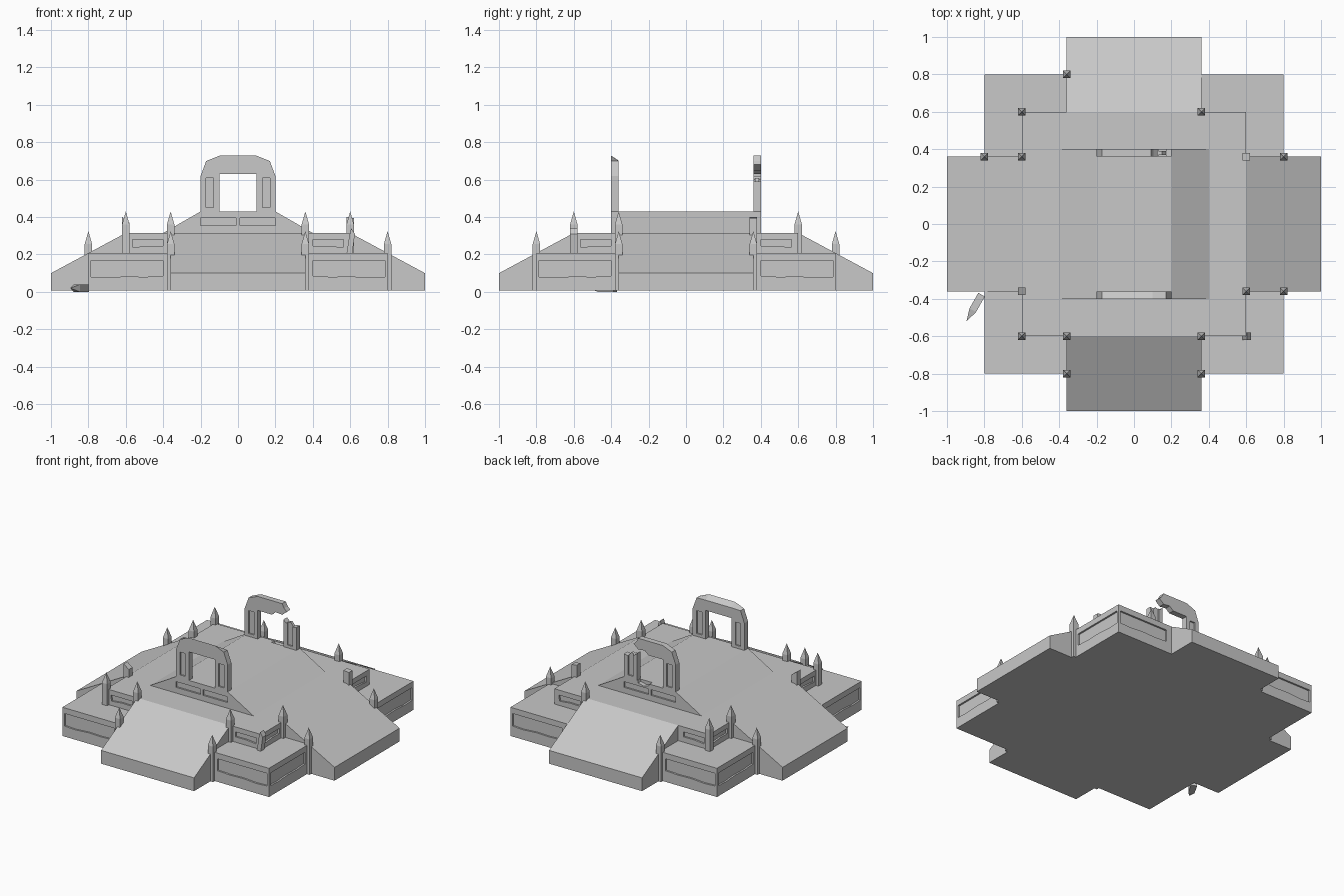
import bpy, bmesh, math
from mathutils import Matrix, Vector

if "Cube" in bpy.data.objects:
    bpy.data.objects.remove(bpy.data.objects["Cube"])

stone = bpy.data.materials.new("grey stone")
stone.diffuse_color = (0.58, 0.58, 0.58, 1)
stone.use_nodes = True
stone.node_tree.nodes["Principled BSDF"].inputs["Base Color"].default_value = stone.diffuse_color
B, RAMP, LOW, MID, TOP = 0.007, 0.1, 0.208, 0.315, 0.43   # main heights


def add_prism(bm, pts, lo, hi, axis='y'):
    """Extrude a profile along an axis. Profile is (x,z), (y,z) or (x,y)."""
    def co(p, d):
        return {'y': (p[0], d, p[1]), 'x': (d, p[0], p[1]), 'z': (p[0], p[1], d)}[axis]
    a = [bm.verts.new(co(p, lo)) for p in pts]
    b = [bm.verts.new(co(p, hi)) for p in pts]
    bm.faces.new(a)
    bm.faces.new(b[::-1])
    n = len(pts)
    for i in range(n):
        bm.faces.new((a[i], b[i], b[(i + 1) % n], a[(i + 1) % n]))
    return a, b


def rect(u0, u1, z0, z1):
    return [(u0, z0), (u1, z0), (u1, z1), (u0, z1)]


def finish(name, bm, cutter=None):
    bmesh.ops.recalc_face_normals(bm, faces=bm.faces)
    me = bpy.data.meshes.new(name)
    bm.to_mesh(me)
    bm.free()
    me.materials.append(stone)
    ob = bpy.data.objects.new(name, me)
    bpy.context.collection.objects.link(ob)
    if cutter:
        m = ob.modifiers.new("panels", 'BOOLEAN')
        m.operation, m.solver, m.object = 'DIFFERENCE', 'EXACT', cutter
    return ob


def prism(name, pts, lo, hi, axis='y', cutter=None):
    bm = bmesh.new()
    add_prism(bm, pts, lo, hi, axis)
    return finish(name, bm, cutter)


def cutter(name, items):
    bm = bmesh.new()
    for it in items:
        add_prism(bm, *it)
    ob = finish(name, bm)
    ob.hide_render = True
    ob.hide_set(True)
    ob.display_type = 'WIRE'
    return ob


# Cross-shaped platform with a ramp on each side
prism("side_ramps", [(-1, B), (1, B), (1, RAMP), (.6, MID), (-.6, MID), (-1, RAMP)], -.36, .36)
for s, n in ((-1, "front"), (1, "back")):
    prism(n + "_ramp", [(s * .36, B), (s, B), (s, RAMP), (s * .6, MID), (s * .36, MID)],
          -.36, .36, 'x')

# Raised walkway between the arches, with sunken base panels and a chipped back edge
base_cuts = []
for s in (-1, 1):
    for p in (-1, 1):
        base_cuts.append((rect(p * .01, p * .2, .355, .395), s * .388, s * .45, 'y'))
base_cuts.append(([(-.01, .45), (.01, .415), (.05, .405), (.09, .415), (.1, .45)], .37, .45, 'y'))
prism("raised_walkway", [(-.4, MID), (.4, MID), (.2, TOP), (-.2, TOP)], -.4, .4, 'y',
      cutter("walkway_cutter", base_cuts))

# Stepped corner terraces with worn panels on the two outer faces
D = 0.012
for sx in (-1, 1):
    for sy in (-1, 1):
        tag = ("left" if sx < 0 else "right") + ("_front" if sy < 0 else "_back")
        for part, r, z0, z1, panel in (
            ("lower", .8, B, LOW,
             [(.4, .085), (.5, .08), (.6, .083), (.7, .076), (.785, .08), (.785, .168), (.4, .168)]),
            ("upper", .6, LOW, MID,
             [(.4, .245), (.48, .246), (.56, .238), (.565, .28), (.4, .28)]),
        ):
            cut = cutter(tag + "_" + part + "_cutter", [
                ([(sx * u, z) for u, z in panel], sy * (r - D), sy * (r + .05), 'y'),
                ([(sy * u, z) for u, z in panel], sx * (r - D), sx * (r + .05), 'x')])
            prism(tag + "_" + part + "_terrace", rect(sx * .36, sx * r, sy * .36, sy * r),
                  z0, z1, 'z', cut)

# Arches: sunken panels on both sides of each pillar
LEFT = [(-.1, TOP), (-.2, TOP), (-.2, .62), (-.17, .7), (-.1, .728)]


def pillar_cutter(name, y0, y1):
    items = []
    for p in (-1, 1):
        for a, b in ((y0 - .05, y0 + .01), (y1 - .01, y1 + .05)):
            items.append((rect(p * .13, p * .17, .45, .61), a, b, 'y'))
    return cutter(name, items)


# Front arch, whole, with its top worn down toward the inside
outline = LEFT + [(-x, z) for x, z in LEFT[::-1]] + [(.1, .63), (-.1, .63)]
bm = bmesh.new()
add_prism(bm, outline, -.4, -.36)
for v in bm.verts:
    if v.co.y > -.37 and v.co.z > .71:
        v.co.z = .702
finish("front_arch", bm, pillar_cutter("front_arch_cutter", -.4, -.36))

# Back arch, broken through on the right
cut = pillar_cutter("back_arch_cutter", .36, .4)
prism("back_arch", LEFT + [(.09, .728), (.105, .7), (.125, .68), (.09, .65), (.04, .655),
                           (.01, .63), (-.1, .63)], .36, .4, 'y', cut)
prism("back_arch_broken_pillar", [(.1, TOP), (.2, TOP), (.2, .59), (.17, .585), (.15, .61),
                                  (.12, .6), (.1, .62)], .36, .4, 'y', cut)


# Square posts with pointed tips
def post(name, z0, tip, matrix, h=.02):
    bm = bmesh.new()
    _, top = add_prism(bm, rect(-h, h, -h, h), z0, tip - .07, 'z')
    cap = next(f for f in bm.faces if all(v in top for v in f.verts))
    bmesh.ops.poke(bm, faces=[cap])
    max(bm.verts, key=lambda v: v.co.z - 1000 * v.co.xy.length).co.z = tip
    for v in bm.verts:
        if v.co.xy.length < .001 and v.co.z > z0 + .01:
            v.co.z = tip
    bm.transform(matrix)
    return finish(name, bm)


TALL = [(-.6, .6), (.36, .6), (-.6, .36), (.6, -.36), (-.6, -.6), (-.36, -.6), (.36, -.6)]
LOWER = [(-.36, .8), (-.8, .36), (.8, .36), (.8, -.36), (-.36, -.8), (.36, -.8)]
for x, y in TALL:
    post("upper_post", LOW - .005, .43, Matrix.Translation((x, y, 0)))
for x, y in LOWER:
    post("lower_post", B, .325, Matrix.Translation((x, y, 0)))

# Broken post stumps with slanted tops
prism("right_post_stump", [(.58, .2), (.62, .2), (.62, .395), (.58, .4)], .34, .38)
prism("left_post_stump", [(-.62, .2), (-.58, .2), (-.58, .37), (-.62, .4)], -.38, -.34)
prism("leaning_post_stump", [(.58, .2), (.61, .2), (.625, .31), (.605, .34), (.595, .3)],
      -.62, -.58)

# Fallen post top on the ground
d = Vector((-.085, -.15, 0)).normalized()
post("fallen_post", 0, .165,
     Matrix.Translation((-.815, -.378, .02)) @ d.to_track_quat('Z', 'Y').to_matrix().to_4x4())
